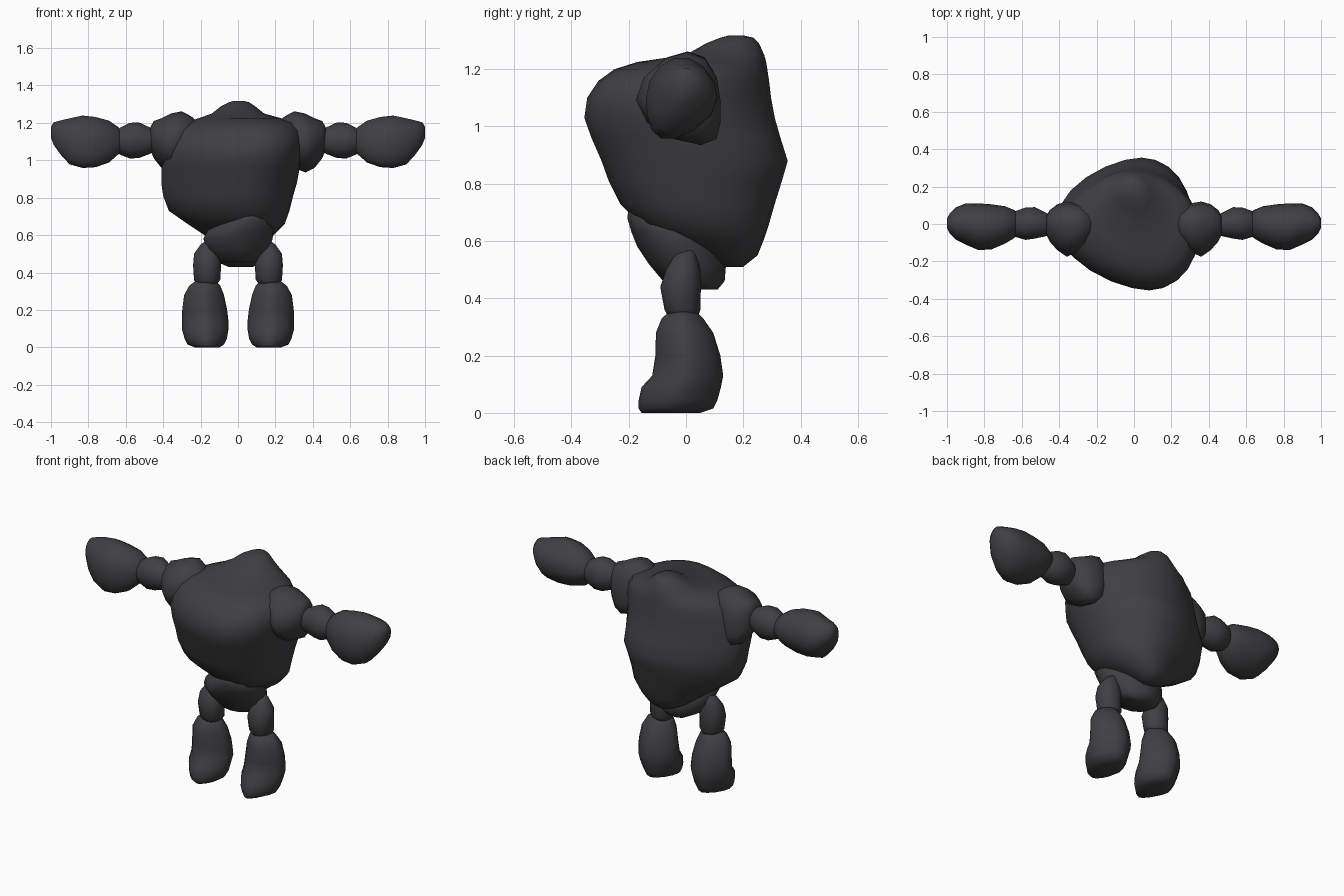
import bpy, bmesh, math

stone = bpy.data.materials.new("dark_stone")
stone.diffuse_color = (0.05, 0.049, 0.054, 1)


def spow(v, p):
    return math.copysign(abs(v) ** p, v)


def loft(name, rings, axis="z", sides=16, power=2.0, skew=(0, 0), side=1):
    """Skin rings (position, a_min, a_max, b_min, b_max[, high skew]).
    axis z: a = x, b = y.  axis x: a = y, b = z.
    skew shifts a near the low and the high b extreme."""
    bm = bmesh.new()
    loops = []
    width = max(r[2] - r[1] for r in rings)
    for p, a0, a1, b0, b1, *high in rings:
        high = high[0] if high else skew[1]
        loop = []
        for i in range(sides):
            t = 2 * math.pi * i / sides
            c, s = spow(math.cos(t), 2 / power), spow(math.sin(t), 2 / power)
            a = (a0 + a1) / 2 + (a1 - a0) / 2 * c
            b = (b0 + b1) / 2 + (b1 - b0) / 2 * s
            a += (skew[0] if s < 0 else high) * s * s * (a1 - a0) / width
            co = (a, b, p) if axis == "z" else (p, a, b)
            loop.append(bm.verts.new((co[0] * side, co[1], co[2])))
        loops.append(loop)
    for lo, hi in zip(loops, loops[1:]):
        for i in range(sides):
            j = (i + 1) % sides
            bm.faces.new((lo[i], lo[j], hi[j], hi[i]))
    for loop in (loops[0], loops[-1]):
        bmesh.ops.poke(bm, faces=[bm.faces.new(loop)])
    bmesh.ops.recalc_face_normals(bm, faces=bm.faces[:])
    me = bpy.data.meshes.new(name)
    bm.to_mesh(me)
    bm.free()
    me.materials.append(stone)
    ob = bpy.data.objects.new(name, me)
    bpy.context.collection.objects.link(ob)
    for f in me.polygons:
        f.use_smooth = True
    return ob


# Boulder torso with a hump behind the shoulders
loft("torso", [
    (0.51, -0.03, 0.07, 0.13, 0.20),
    (0.55, -0.11, 0.12, 0.06, 0.25),
    (0.60, -0.18, 0.19, -0.05, 0.27),
    (0.66, -0.27, 0.25, -0.16, 0.29),
    (0.73, -0.37, 0.275, -0.23, 0.31),
    (0.81, -0.40, 0.295, -0.27, 0.335),
    (0.88, -0.41, 0.315, -0.295, 0.355),
    (0.96, -0.41, 0.33, -0.33, 0.33, 0.07),
    (1.03, -0.405, 0.345, -0.355, 0.31, 0.04),
    (1.10, -0.385, 0.355, -0.345, 0.297, 0.02),
    (1.16, -0.35, 0.345, -0.305, 0.29, 0.0),
    (1.20, -0.29, 0.31, -0.25, 0.284, -0.02),
    (1.225, -0.21, 0.23, -0.17, 0.28, -0.02),
    (1.25, -0.14, 0.14, 0.0, 0.273, 0),
    (1.29, -0.09, 0.09, 0.07, 0.255, 0),
    (1.31, -0.05, 0.06, 0.12, 0.235, 0),
    (1.318, -0.02, 0.03, 0.15, 0.20, 0)],
    sides=24, power=1.8, skew=(0.11, 0.09))

# Pelvis
loft("pelvis", [
    (0.43, -0.05, 0.08, 0.05, 0.11),
    (0.46, -0.12, 0.13, -0.08, 0.135),
    (0.52, -0.165, 0.165, -0.13, 0.14),
    (0.58, -0.185, 0.185, -0.17, 0.12),
    (0.63, -0.16, 0.19, -0.19, 0.10),
    (0.68, -0.05, 0.175, -0.205, 0.05),
    (0.72, 0.02, 0.12, -0.20, 0.0)])

for word, s in (("left", 1), ("right", -1)):
    # Legs: thigh stone and lower leg with a toe at the front
    loft(word + "_thigh", [
        (0.33, 0.12, 0.21, -0.06, 0.04),
        (0.36, 0.095, 0.235, -0.075, 0.05),
        (0.44, 0.09, 0.24, -0.09, 0.052),
        (0.50, 0.10, 0.235, -0.07, 0.05),
        (0.55, 0.12, 0.20, -0.04, 0.035),
        (0.57, 0.14, 0.17, -0.01, 0.025)], sides=12, side=s)
    loft(word + "_lower_leg", [
        (0.0, 0.10, 0.23, -0.155, 0.05),
        (0.015, 0.075, 0.27, -0.165, 0.095),
        (0.045, 0.06, 0.285, -0.165, 0.11),
        (0.09, 0.052, 0.298, -0.155, 0.122),
        (0.13, 0.05, 0.30, -0.118, 0.13),
        (0.20, 0.058, 0.298, -0.107, 0.12),
        (0.28, 0.075, 0.288, -0.105, 0.095),
        (0.33, 0.095, 0.26, -0.085, 0.06),
        (0.36, 0.12, 0.22, -0.05, 0.03)],
        sides=16, power=1.6, side=s)

    # Arms: shoulder stone, forearm stone and large fist
    loft(word + "_shoulder", [
        (0.21, -0.06, 0.04, 1.10, 1.20),
        (0.25, -0.11, 0.08, 1.02, 1.235),
        (0.30, -0.15, 0.11, 0.96, 1.262),
        (0.36, -0.175, 0.12, 0.935, 1.25),
        (0.41, -0.14, 0.105, 0.96, 1.225),
        (0.45, -0.095, 0.075, 1.01, 1.21),
        (0.467, -0.06, 0.045, 1.05, 1.18)],
        axis="x", sides=12, skew=(0.08, 0.03), side=s)
    loft(word + "_forearm", [
        (0.43, -0.05, 0.04, 1.06, 1.15),
        (0.47, -0.065, 0.06, 1.035, 1.175),
        (0.53, -0.078, 0.09, 1.012, 1.203),
        (0.58, -0.085, 0.088, 1.01, 1.20),
        (0.63, -0.07, 0.07, 1.03, 1.175),
        (0.66, -0.05, 0.05, 1.05, 1.15)], axis="x", sides=12, side=s)
    loft(word + "_fist", [
        (0.62, -0.05, 0.05, 1.06, 1.15),
        (0.64, -0.075, 0.075, 1.03, 1.18),
        (0.69, -0.105, 0.095, 0.985, 1.215),
        (0.76, -0.135, 0.105, 0.96, 1.235),
        (0.83, -0.14, 0.11, 0.955, 1.243),
        (0.90, -0.11, 0.11, 0.975, 1.228),
        (0.95, -0.085, 0.09, 1.03, 1.215),
        (0.985, -0.05, 0.055, 1.08, 1.205),
        (1.0, -0.02, 0.03, 1.12, 1.18)],
        axis="x", sides=14, power=1.9, skew=(-0.05, 0), side=s)
